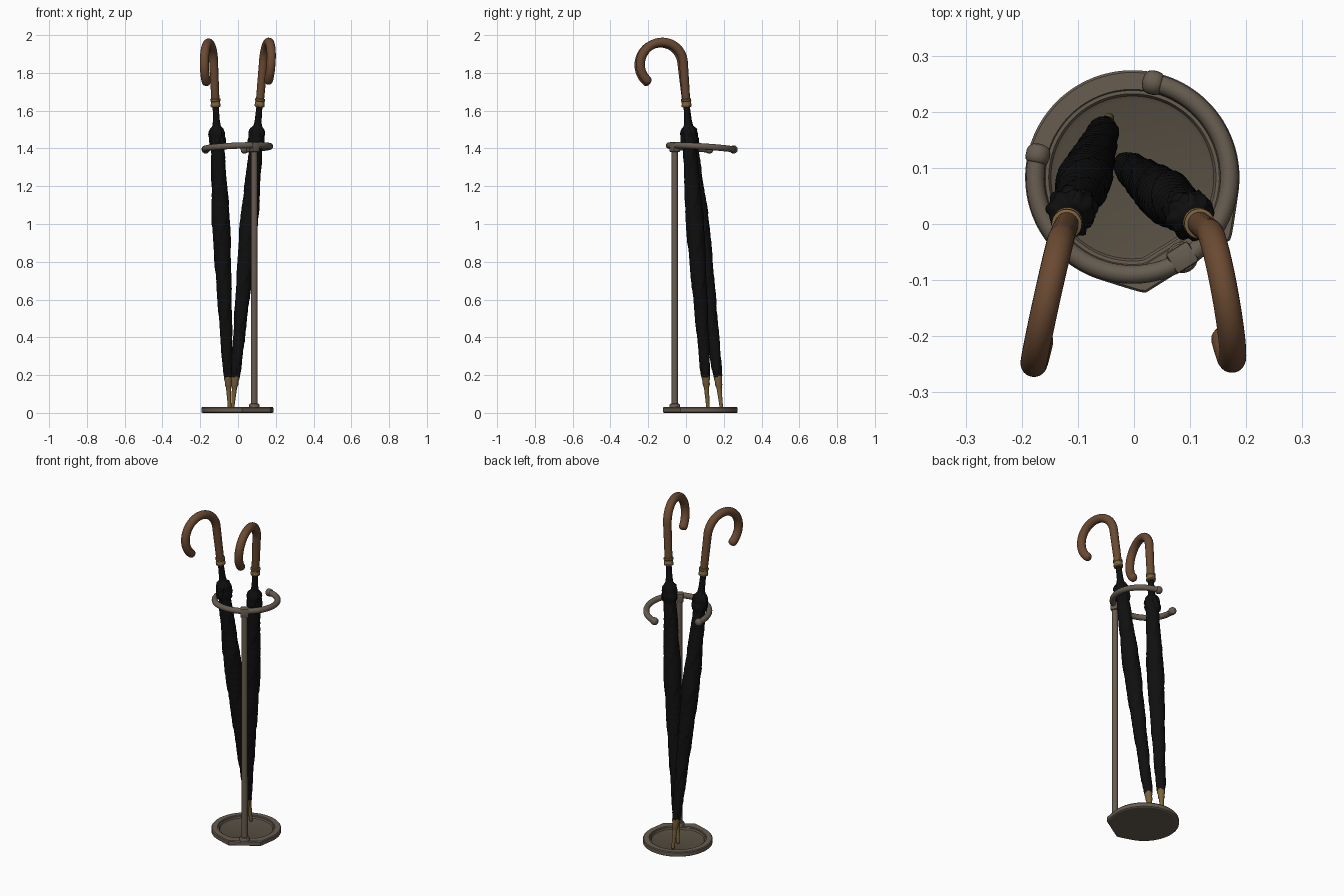
import bpy, bmesh, math
from mathutils import Vector, Matrix

if "Cube" in bpy.data.objects:
    bpy.data.objects.remove(bpy.data.objects["Cube"])

def mat(name, c):
    m = bpy.data.materials.new(name)
    m.diffuse_color = (*c, 1)
    m.use_nodes = True
    m.node_tree.nodes["Principled BSDF"].inputs["Base Color"].default_value = m.diffuse_color
    return m

METAL = mat("bronze_grey_metal", (0.135, 0.108, 0.080))
TRAY = mat("dark_bronze_tray", (0.095, 0.077, 0.054))
FABRIC = mat("black_fabric", (0.005, 0.005, 0.005))
WOOD = mat("brown_wood", (0.145, 0.068, 0.032))
BRASS = mat("aged_brass", (0.20, 0.125, 0.045))

C = Vector((-0.003, 0.083, 0))        # centre of stand
PA = math.radians(-58)                # direction of the pole
D = Vector((math.cos(PA), math.sin(PA), 0))

def finish(name, bm, mats, angle=35):
    bmesh.ops.recalc_face_normals(bm, faces=bm.faces)
    me = bpy.data.meshes.new(name)
    bm.to_mesh(me)
    bm.free()
    for m in mats:
        me.materials.append(m)
    ob = bpy.data.objects.new(name, me)
    bpy.context.collection.objects.link(ob)
    bpy.ops.object.select_all(action='DESELECT')
    ob.select_set(True)
    bpy.context.view_layer.objects.active = ob
    bpy.ops.object.shade_smooth_by_angle(angle=math.radians(angle))
    return ob

def loft(name, rings, mats, angle=35, index=None):
    """Skin closed rings of points and cap both ends; index(i) picks a material."""
    bm = bmesh.new()
    vs = [[bm.verts.new(p) for p in r] for r in rings]
    n = len(rings[0])
    for i in range(len(vs) - 1):
        for j in range(n):
            k = (j + 1) % n
            f = bm.faces.new((vs[i][j], vs[i][k], vs[i+1][k], vs[i+1][j]))
            f.material_index = index(i) if index else 0
    for i, r in ((0, vs[0]), (len(vs) - 1, vs[-1])):
        f = bm.faces.new(r)
        f.material_index = index(i) if index else 0
    return finish(name, bm, mats, angle)

def lathe(name, prof, M, m, n=24, angle=35):
    rings = [[M @ Vector((r*math.cos(2*math.pi*j/n), r*math.sin(2*math.pi*j/n), z))
              for j in range(n)] for r, z in prof]
    return loft(name, rings, [m], angle)

def tube(name, pts, radii, m, up, n=16):
    """Sweep circles along a path that lies close to the plane with normal up."""
    rings = []
    for i, p in enumerate(pts):
        t = (pts[min(i+1, len(pts)-1)] - pts[max(i-1, 0)]).normalized()
        a = up.cross(t).normalized()
        b = t.cross(a)
        rings.append([p + radii[i]*(a*math.cos(2*math.pi*j/n) + b*math.sin(2*math.pi*j/n))
                      for j in range(n)])
    return loft(name, rings, [m], 50)

# Base plate: disc with a flat-fronted tab under the pole, stepped recess inside
def outer(phi, off):
    a, lim = abs(phi), math.radians(25.8)
    if a <= lim:
        r = 0.187 / math.cos(a)
    else:
        s = min(1, (a - lim) / math.radians(24))
        r = 0.2077 + (0.191 - 0.2077) * (1 - (1 - s)**2)
    return r - off

def inner(phi, R):
    c = math.cos(phi)
    return min(R, (R - 0.013) / c) if c > 0.3 else R

def base_ring(fn, v, z, n=128):
    out = []
    for j in range(n):
        phi = (j / n * 2 - 1) * math.pi
        r = fn(phi, v)
        out.append(C + Vector((r*math.cos(PA+phi), r*math.sin(PA+phi), z)))
    return out

steps = [(outer, 0.006, 0), (outer, 0, 0.004), (outer, 0, 0.025), (outer, 0.004, 0.030),
         (inner, 0.157, 0.030), (inner, 0.155, 0.024), (inner, 0.149, 0.024),
         (inner, 0.145, 0.016), (inner, 0.137, 0.013)]
loft("base_plate", [base_ring(*s) for s in steps], [METAL, TRAY], 30,
     lambda i: 1 if i >= 7 else 0)

# Pole with foot collar
P = C + D * 0.168
lathe("pole", [(0.028, 0.028), (0.028, 0.042), (0.024, 0.048), (0.0175, 0.050),
               (0.0165, 1.415)], Matrix.Translation(P), METAL)

# Bracket joining pole and ring
bm = bmesh.new()
bmesh.ops.create_cube(bm, size=1)
bmesh.ops.transform(bm, verts=bm.verts, matrix=Matrix.Translation(P + Vector((0, 0, 1.408)))
                    @ Matrix.Rotation(PA, 4, 'Z') @ Matrix.Diagonal((0.042, 0.046, 0.052, 1)))
bmesh.ops.bevel(bm, geom=bm.edges[:], offset=0.005, segments=2, affect='EDGES', profile=0.5)
finish("ring_bracket", bm, [METAL])

# Open holding ring, dipping slightly toward its ends
def ring_pt(a):
    v = Vector((math.cos(PA+a), math.sin(PA+a), 0)) * 0.173
    return C + v + Vector((0, 0, 1.404 + v.dot(D) * 0.075))

half = math.radians(136)
path = [ring_pt(-half + 2*half*i/72) for i in range(73)]
tube("holding_ring", path, [0.0165]*73, METAL, Vector((0, 0, 1)))

# Rounded end knobs
for s, nm in ((1, "a"), (-1, "b")):
    t = (ring_pt(s*half) - ring_pt(s*(half - 0.05))).normalized()
    M = Matrix.Translation(ring_pt(s*half)) @ t.to_track_quat('Z', 'Y').to_matrix().to_4x4()
    lathe("ring_knob_" + nm, [(0.015, -0.017), (0.020, -0.013), (0.0215, -0.005), (0.0215, 0.004),
                              (0.019, 0.011), (0.013, 0.016), (0.005, 0.018)], M, METAL, 20, 60)

# Furled umbrellas
BODY = [(0.19, .022), (0.24, .027), (0.4, .031), (0.6, .037), (0.8, .043), (0.98, .048),
        (1.08, .047), (1.2, .041), (1.35, .037), (1.42, .034), (1.435, .041), (1.455, .043),
        (1.475, .039), (1.49, .042), (1.51, .037), (1.53, .022), (1.56, .018), (1.63, .016)]

def body_radius(z):
    for (z0, r0), (z1, r1) in zip(BODY, BODY[1:]):
        if z <= z1:
            return r0 + (r1 - r0) * (z - z0) / (z1 - z0)
    return BODY[-1][1]

def umbrella(name, tip, top, hook):
    tip, top = Vector(tip), Vector(top)
    ax = (top - tip).normalized()
    h = Vector(hook)
    h = (h - ax * h.dot(ax)).normalized()
    s = h.cross(ax)
    M = Matrix.Translation(tip) @ Matrix((h, -s, ax)).transposed().to_4x4()
    # Pleated canopy with spiral folds and ragged gathered top
    rings, n, N = [], 48, 150
    for i in range(N + 1):
        z = 0.19 + 1.44 * i / N
        r = body_radius(z)
        w = 1 if z < 1.42 else (1.6 if z < 1.52 else 0)
        ring = []
        for j in range(n):
            a = 2*math.pi*j/n
            q = ((a - z*9) * 3 / (2*math.pi)) % 1
            wr = 0.0022*math.sin(8*a + 60*z) if z > 1.42 else 0.0006*math.sin(160*z + 2*a)
            rr = r + w * (0.004*(q - 0.5) + wr)
            ring.append(M @ Vector((rr*math.cos(a), rr*math.sin(a), z - 0.03)))
        rings.append(ring)
    loft(name + "_canopy", rings, [FABRIC], 50)
    # Brass ferrule at the foot and collar below the handle
    lathe(name + "_ferrule", [(.006, -.016), (.009, -.012), (.010, .03), (.013, .09), (.015, .11),
                              (.019, .118), (.019, .14), (.022, .15), (.022, .165)], M, BRASS, 20)
    L = (top - tip).length
    lathe(name + "_collar", [(.020, L-.022), (.026, L-.018), (.027, L-.008), (.0245, L-.004),
                             (.0245, L+.01), (.027, L+.013), (.027, L+.022), (.022, L+.025)],
          M, BRASS)
    # Crook handle, bent in the local hook plane
    R, zc = 0.116, L + 0.218
    loc = [(0, L + 0.01 + 0.208*i/6) for i in range(6)]
    loc += [(R - R*math.cos(a), zc + R*math.sin(a))
            for a in (math.radians(222)*i/32 for i in range(33))]
    pts = [M @ Vector((x, 0, z)) for x, z in loc]
    t = (pts[-1] - pts[-2]).normalized()
    rad = [0.0215 + 0.0025*min(1, i/8) for i in range(len(pts))]
    for d, r in ((.010, .0225), (.018, .017), (.022, .008)):
        pts.append(M @ Vector((loc[-1][0], 0, loc[-1][1])) + t*d)
        rad.append(r)
    tube(name + "_handle", pts, rad, WOOD, s, 20)

umbrella("left_umbrella", (-0.045, 0.187, 0.03), (-0.119, 0.002, 1.64), (-0.055, -0.25, 0))
umbrella("right_umbrella", (-0.028, 0.116, 0.03), (0.115, 0.002, 1.64), (0.045, -0.25, 0))
